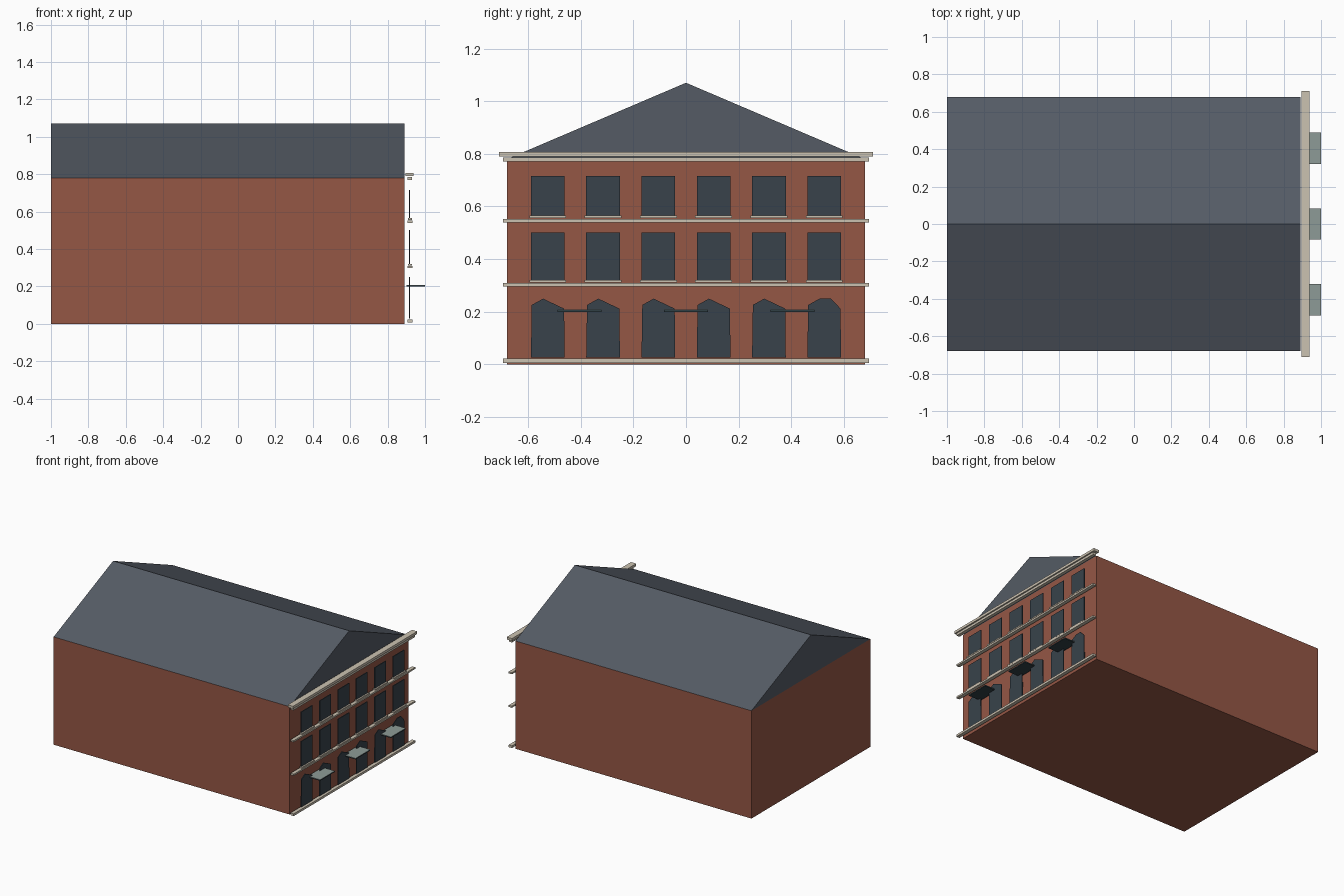
import bpy, bmesh

if "Cube" in bpy.data.objects:
    bpy.data.objects.remove(bpy.data.objects["Cube"])


def material(name, rgb):
    m = bpy.data.materials.new(name)
    m.diffuse_color = (*rgb, 1)
    m.use_nodes = True
    m.node_tree.nodes["Principled BSDF"].inputs["Base Color"].default_value = m.diffuse_color
    return m


BRICK = material("brick", (0.30, 0.095, 0.06))
SLATE = material("slate", (0.09, 0.105, 0.13))
STONE = material("stone", (0.60, 0.54, 0.44))
GLASS = material("dark_glass", (0.04, 0.055, 0.07))
CANOPY = material("canopy_glass", (0.27, 0.33, 0.31))
METAL = material("dark_metal", (0.03, 0.05, 0.06))


def finish(bm, name, mat):
    bmesh.ops.recalc_face_normals(bm, faces=bm.faces)
    me = bpy.data.meshes.new(name)
    bm.to_mesh(me)
    bm.free()
    me.materials.append(mat)
    ob = bpy.data.objects.new(name, me)
    bpy.context.collection.objects.link(ob)
    return ob


def prism(name, outline, x0, x1, mat, border=0.0, hollow=False):
    """Extrude a y-z outline along x; keep its inset core or its border ring."""
    bm = bmesh.new()
    face = bm.faces.new([bm.verts.new((x0, y, z)) for y, z in outline])
    if border:
        ring = bmesh.ops.inset_region(bm, faces=[face], thickness=border)["faces"]
        drop = [face] if hollow else ring
        bmesh.ops.delete(bm, geom=drop, context="FACES")
    new = bmesh.ops.extrude_face_region(bm, geom=bm.faces[:], use_keep_orig=True)["geom"]
    verts = [g for g in new if isinstance(g, bmesh.types.BMVert)]
    bmesh.ops.translate(bm, vec=(x1 - x0, 0, 0), verts=verts)
    return finish(bm, name, mat)


def box(name, x0, x1, y0, y1, z0, z1, mat):
    return prism(name, [(y0, z0), (y1, z0), (y1, z1), (y0, z1)], x0, x1, mat)


def window(name, outline):
    prism(name + "_frame", outline, 0.913, 0.928, STONE, 0.007, True)
    prism(name + "_glass", outline, 0.914, 0.920, GLASS, 0.007)


# Main brick block and gabled slate roof
box("walls", -1, 0.89, -0.68, 0.68, 0, 0.78, BRICK)
prism("roof", [(-0.68, 0.78), (0.68, 0.78), (0, 1.07)], -1, 0.89, SLATE)

# Horizontal stone courses and stepped cornice, just proud of the facade
for name, z0, z1, x0, x1, half in [
    ("plinth", 0.006, 0.022, 0.907, 0.933, 0.695),
    ("lower_course", 0.297, 0.309, 0.907, 0.933, 0.695),
    ("upper_course", 0.540, 0.552, 0.907, 0.933, 0.695),
    ("cornice_lower", 0.770, 0.786, 0.907, 0.931, 0.695),
    ("cornice_upper", 0.789, 0.807, 0.896, 0.938, 0.71),
]:
    box(name, x0, x1, -half, half, z0, z1, STONE)

# Six columns of windows: pointed ones below, rectangular ones above
for i in range(6):
    y = -0.525 + 0.21 * i
    a, b = y - 0.064, y + 0.064
    arch = [(a, 0.027), (b, 0.027), (b - 0.002, 0.212), (y - 0.018, 0.25), (a + 0.003, 0.226)]
    if i == 5:
        arch.insert(3, (y + 0.026, 0.25))
    window(f"ground_window_{i}", arch)
    for floor, z0, z1 in (("middle", 0.315, 0.502), ("top", 0.56, 0.715)):
        window(f"{floor}_window_{i}", [(a, z0), (b, z0), (b, z1), (a, z1)])
        box(f"{floor}_sill_{i}", 0.910, 0.931, a - 0.006, b + 0.006, z0 - 0.004, z0 + 0.005, STONE)

# Three flat entrance canopies
for i, y in enumerate((-0.405, 0.0, 0.405)):
    box(f"canopy_frame_{i}", 0.90, 1.0, y - 0.084, y + 0.084, 0.200, 0.206, METAL)
    box(f"canopy_panel_{i}", 0.90, 1.0, y - 0.084, y + 0.084, 0.206, 0.208, CANOPY)
